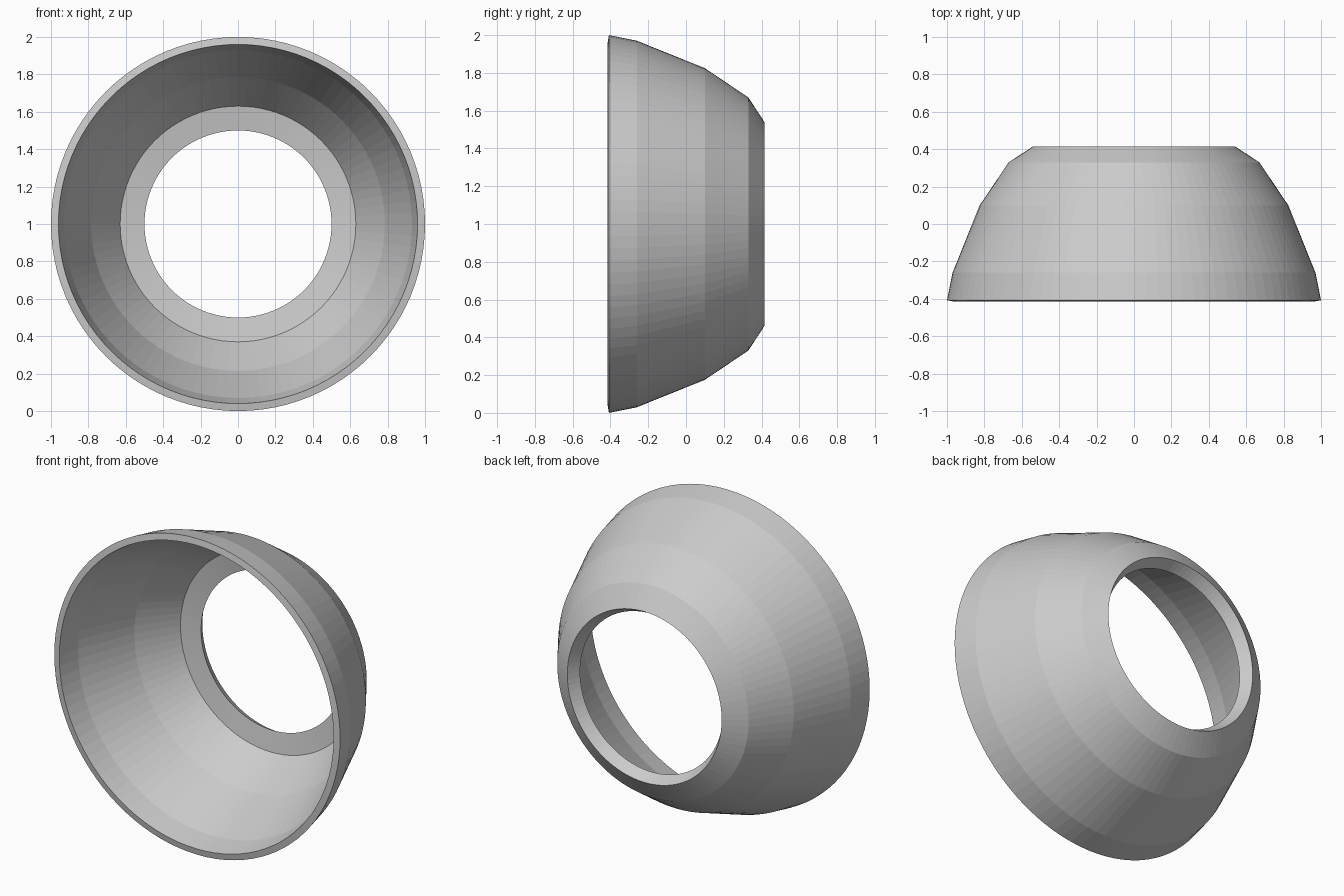
import bpy, bmesh, math

if "Cube" in bpy.data.objects:
    bpy.data.objects.remove(bpy.data.objects["Cube"])

SEGMENTS = 96

# Closed wall section as (radius, y): outer skin front to back, then inner skin back to front
PROFILE = [
    (1.00, -0.408), (0.97, -0.26), (0.825, 0.10), (0.67, 0.33), (0.54, 0.415),
    (0.50, 0.345), (0.63, 0.325), (0.785, 0.085), (0.93, -0.27), (0.96, -0.415),
]

grey = bpy.data.materials.new("light grey")
grey.diffuse_color = (0.6, 0.6, 0.6, 1)
grey.use_nodes = True
grey.node_tree.nodes["Principled BSDF"].inputs["Base Color"].default_value = grey.diffuse_color

# Faceted shade shell, revolved about the y axis
bm = bmesh.new()
rings = []
for i in range(SEGMENTS):
    a = 2 * math.pi * i / SEGMENTS
    rings.append([bm.verts.new((r * math.cos(a), y, 1 + r * math.sin(a))) for r, y in PROFILE])
n = len(PROFILE)
for i in range(SEGMENTS):
    p, q = rings[i], rings[(i + 1) % SEGMENTS]
    for j in range(n):
        k = (j + 1) % n
        bm.faces.new((p[j], p[k], q[k], q[j]))
bmesh.ops.recalc_face_normals(bm, faces=bm.faces)

mesh = bpy.data.meshes.new("shade_shell")
bm.to_mesh(mesh)
bm.free()
mesh.materials.append(grey)
bpy.context.collection.objects.link(bpy.data.objects.new("shade_shell", mesh))
